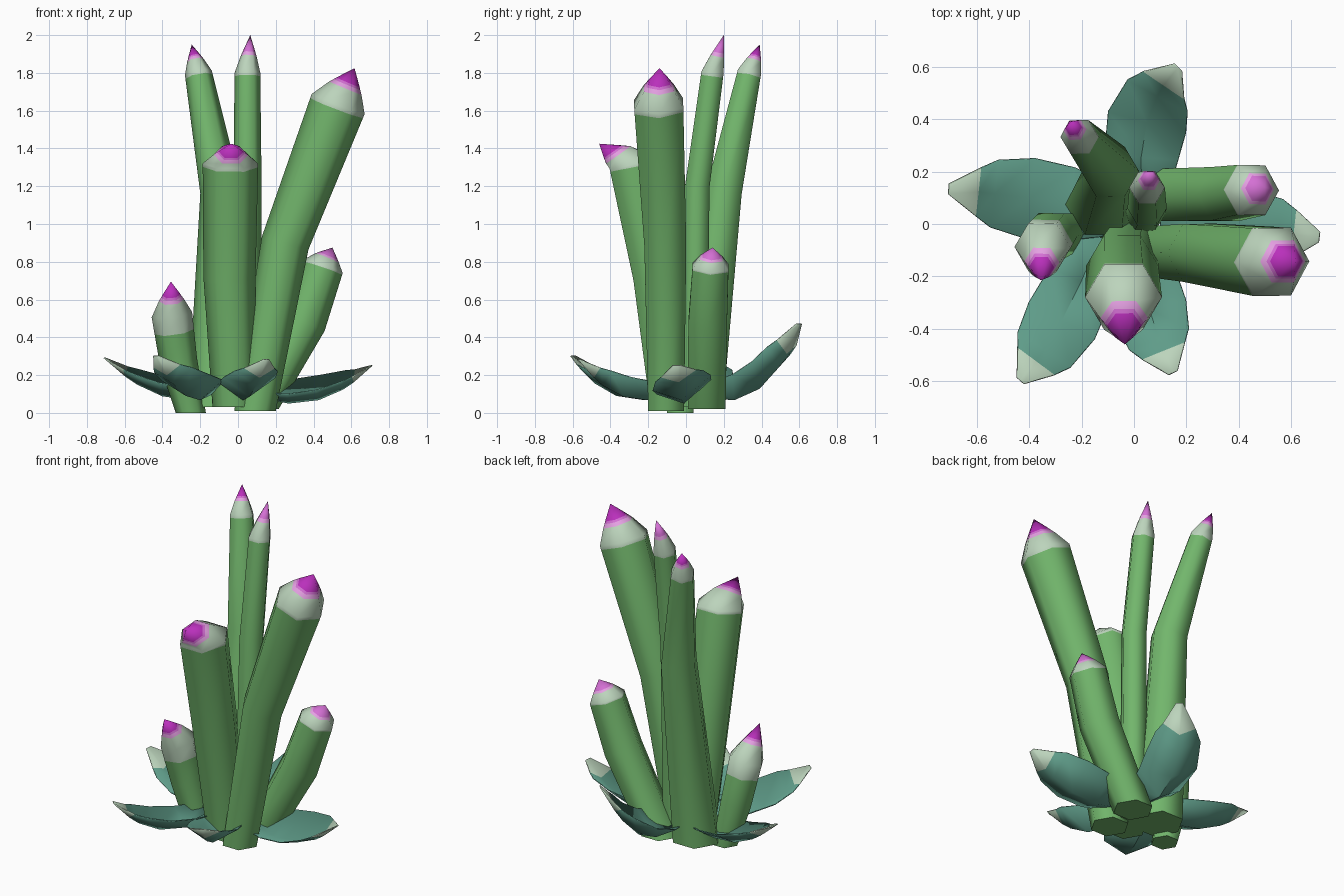
import bpy, math
from mathutils import Vector

if "Cube" in bpy.data.objects:
    bpy.data.objects.remove(bpy.data.objects["Cube"])


def material(name, rgb):
    m = bpy.data.materials.new(name)
    lin = [((c / 255 + 0.055) / 1.055) ** 2.4 for c in rgb]
    m.diffuse_color = (*lin, 1)
    m.use_nodes = True
    m.node_tree.nodes["Principled BSDF"].inputs["Base Color"].default_value = m.diffuse_color
    return m


GREEN = material("stalk green", (114, 182, 108))
PALE = material("pale grey green", (188, 212, 188))
PINK = material("light pink", (228, 160, 226))
ORCHID = material("orchid", (212, 112, 212))
MAGENTA = material("magenta", (186, 48, 188))
TEAL = material("leaf teal", (95, 156, 137))


def make_object(name, verts, faces, mats, indices):
    mesh = bpy.data.meshes.new(name)
    mesh.from_pydata(verts, [], faces)
    for m in mats:
        mesh.materials.append(m)
    for p, i in zip(mesh.polygons, indices):
        p.material_index = i
        p.use_smooth = len(p.vertices) < 6
    mesh.update()
    obj = bpy.data.objects.new(name, mesh)
    bpy.context.collection.objects.link(obj)
    return obj


def stalk(name, base, mid, top, tip, tip_mat, pale=0.03, sides=6):
    """Six-sided bent stalk (x, y, z, radius per station) with a pencil-like cap."""
    b, m, t = (Vector(p[:3]) for p in (base, mid, top))
    rb, rm, rt = base[3], mid[3], top[3]
    end = Vector(tip)
    lower, upper, cap = ((q - p).normalized() for p, q in ((b, m), (m, t), (t, end)))
    cap_dir = (upper + cap).normalized()
    # centre, radius, direction, material of the band above
    rings = [
        (b, rb, Vector((0, 0, 1)), 0),
        (m, rm, (lower + upper).normalized(), 0),
        (t.lerp(m, pale), rt + (rm - rt) * pale, upper, 1),
        (t, rt, upper, 1),
        (t.lerp(end, 0.44), rt * 0.62, cap_dir, 2),
        (t.lerp(end, 0.54), rt * 0.51, cap_dir, 3),
        (t.lerp(end, 0.6), rt * 0.45, cap_dir, 4),
    ]
    verts, faces, idx = [], [], []
    for c, r, d, _ in rings:
        u = (Vector((1, 0, 0)) - d * d.x).normalized()
        v = d.cross(u)
        for k in range(sides):
            a = math.tau * k / sides
            verts.append(c + (u * math.cos(a) + v * math.sin(a)) * r)
    for i in range(len(rings) - 1):
        for k in range(sides):
            n = (k + 1) % sides
            faces.append((i * sides + k, i * sides + n, (i + 1) * sides + n, (i + 1) * sides + k))
            idx.append(rings[i][3])
    last = (len(rings) - 1) * sides
    verts.append(end)
    for k in range(sides):
        faces.append((last + k, last + (k + 1) % sides, len(verts) - 1))
        idx.append(4)
    faces.append(tuple(reversed(range(sides))))
    idx.append(0)
    make_object(name, verts, faces, [GREEN, PALE, PINK, ORCHID, tip_mat], idx)


def leaf(name, base, ctrl, tip, half_width, lift_right, lift_left):
    """Curved, cupped leaf following a quadratic curve; the end is pale."""
    p0, p1, p2 = Vector(base), Vector(ctrl), Vector(tip)
    # position along curve, width fraction, edge lift fraction
    rows = [(0, 0.65, 0.5), (0.25, 0.92, 0.95), (0.5, 1.0, 1.0),
            (0.72, 0.84, 0.75), (0.82, 0.6, 0.5), (1, 0.13, 0.0)]
    verts, faces, idx = [], [], []
    for t, w, lift in rows:
        c = p0 * (1 - t) ** 2 + p1 * 2 * t * (1 - t) + p2 * t * t
        d = (p1 - p0) * (1 - t) + (p2 - p1) * t
        side = Vector((-d.y, d.x, 0)).normalized() * half_width * w
        verts += [c - side + Vector((0, 0, lift * lift_right)), c,
                  c + side + Vector((0, 0, lift * lift_left))]
    for i in range(len(rows) - 1):
        for k in (0, 1):
            a = i * 3 + k
            faces.append((a, a + 1, a + 4, a + 3))
            idx.append(1 if i >= 4 else 0)
    obj = make_object(name, verts, faces, [TEAL, PALE], idx)
    mod = obj.modifiers.new("thickness", "SOLIDIFY")
    mod.thickness = 0.006
    bpy.context.view_layer.objects.active = obj
    obj.select_set(True)
    bpy.ops.object.shade_smooth_by_angle(angle=math.radians(60))
    obj.select_set(False)


# Stalks
stalk("tall_thin_stalk", (0.04, 0.04, 0.03, 0.08), (0.05, 0.06, 1.2, 0.075),
      (0.05, 0.14, 1.8, 0.068), (0.065, 0.2, 2.0), ORCHID)
stalk("back_left_stalk", (-0.12, 0.07, 0.03, 0.145), (-0.09, 0.2, 1.17, 0.11),
      (-0.21, 0.335, 1.8, 0.072), (-0.245, 0.39, 1.95), MAGENTA)
stalk("large_right_stalk", (0.09, -0.105, 0.01, 0.11), (0.25, -0.11, 0.9, 0.128),
      (0.53, -0.145, 1.635, 0.15), (0.617, -0.14, 1.825), MAGENTA)
stalk("small_right_stalk", (0.1, 0.11, 0.02, 0.115), (0.35, 0.115, 0.48, 0.118),
      (0.45, 0.13, 0.775, 0.11), (0.5, 0.14, 0.875), ORCHID)
stalk("front_stalk", (-0.02, -0.09, 0.03, 0.115), (-0.045, -0.16, 0.72, 0.138),
      (-0.04, -0.28, 1.32, 0.147), (-0.035, -0.46, 1.425), MAGENTA)
stalk("short_left_stalk", (-0.25, -0.03, 0.0, 0.08), (-0.315, -0.045, 0.27, 0.1),
      (-0.35, -0.09, 0.52, 0.108), (-0.355, -0.215, 0.695), MAGENTA, pale=0.36)

# Leaves around the base
leaf("back_leaf", (0.03, 0.1, 0.08), (0.0, 0.43, -0.02), (0.17, 0.6, 0.47), 0.155, 0.14, 0.09)
leaf("left_leaf", (-0.1, 0.05, 0.1), (-0.395, 0.105, -0.02), (-0.71, 0.135, 0.29), 0.155, 0.1, 0.07)
leaf("right_leaf", (0.1, 0.0, 0.08), (0.45, -0.02, -0.03), (0.71, -0.05, 0.25), 0.155, 0.05, 0.13)
leaf("front_left_leaf", (-0.13, -0.05, 0.1), (-0.27, -0.415, -0.02), (-0.435, -0.6, 0.3), 0.145, 0.08, 0.11)
leaf("front_right_leaf", (0.0, -0.05, 0.1), (0.045, -0.35, -0.02), (0.15, -0.57, 0.28), 0.145, 0.1, 0.1)
